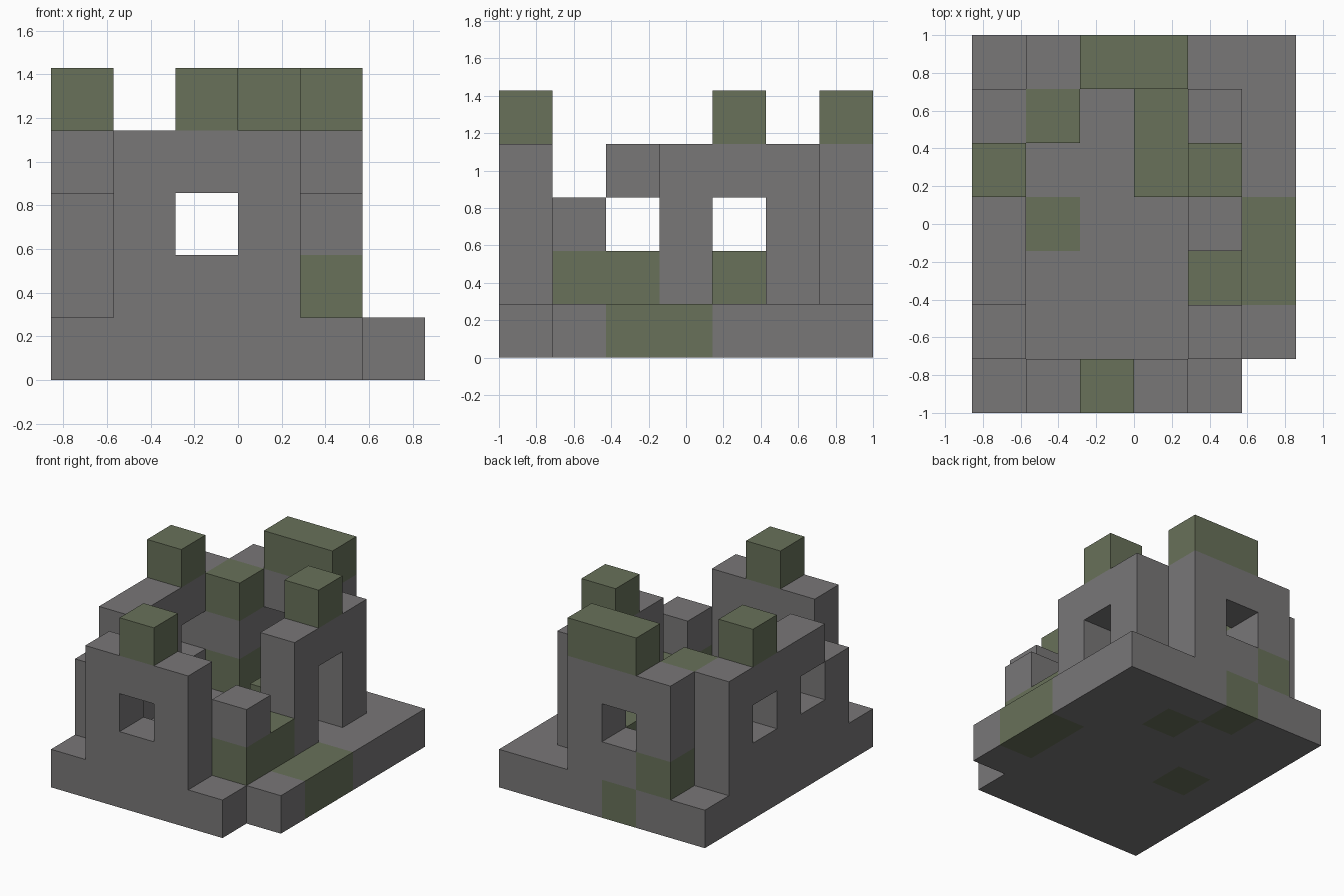
import bpy
import bmesh
from mathutils import Vector

cube = bpy.data.objects.get("Cube")
if cube:
    bpy.data.objects.remove(cube, do_unlink=True)

# Block grid: columns along x, rows along y, layers along z
UNIT = 2 / 7
ORIGIN = Vector((-3 * UNIT, -1, 0))


def make_material(name, rgb):
    mat = bpy.data.materials.new(name)
    mat.use_nodes = True
    color = (*rgb, 1)
    mat.diffuse_color = color
    bsdf = mat.node_tree.nodes["Principled BSDF"]
    bsdf.inputs["Base Color"].default_value = color
    bsdf.inputs["Roughness"].default_value = 1
    return mat


MATERIALS = [make_material("grey_stone", (0.19, 0.184, 0.187)),
             make_material("mossy_stone", (0.139, 0.166, 0.101))]


def box(cols, rows, layers):
    """Blocks in inclusive (first, last) ranges."""
    return {(x, y, z)
            for x in range(cols[0], cols[1] + 1)
            for y in range(rows[0], rows[1] + 1)
            for z in range(layers[0], layers[1] + 1)}


# Ruin parts, with window and door openings taken out
parts = {
    "floor_slab": box((0, 5), (0, 6), (0, 0)) - {(5, 0, 0)},
    "front_wall": box((1, 3), (0, 0), (1, 3)) - {(2, 0, 2)},
    "back_wall": box((1, 3), (6, 6), (1, 3)) - {(2, 6, 2)},
    "right_wall": (box((0, 0), (1, 5), (1, 3))
                   - {(0, 1, 3), (0, 2, 2), (0, 4, 2)}),
    "left_doorway_wall": box((4, 4), (3, 5), (1, 3)) - box((4, 4), (4, 4), (1, 2)),
    "left_broken_wall": box((4, 4), (1, 1), (1, 2)) | {(4, 2, 1)},
    "corner_pillar": box((1, 1), (5, 5), (1, 3)),
    "inner_ledge": box((3, 3), (4, 5), (1, 1)),
    "front_battlement": {(2, 0, 4)},
    "back_battlement": box((2, 3), (6, 6), (4, 4)),
    "right_battlement": {(0, 4, 4)},
    "left_battlement": {(4, 4, 4)},
}
solid = set().union(*parts.values())

# Mossy blocks: battlements, ledge and scattered stones
mossy = {b for b in solid if b[2] == 4} | parts["inner_ledge"] | {
    (5, 2, 0), (5, 3, 0), (1, 3, 0), (3, 5, 0), (2, 6, 0),
    (1, 6, 1), (4, 1, 1), (4, 2, 1), (1, 5, 1), (1, 5, 3)}


def build_part(name, blocks):
    """Mesh the exposed block sides of one part."""
    bm = bmesh.new()
    for block in sorted(blocks):
        for axis in range(3):
            for side in (0, 1):
                neighbour = list(block)
                neighbour[axis] += 2 * side - 1
                if tuple(neighbour) in solid:
                    continue
                u, v = (axis + 1) % 3, (axis + 2) % 3
                verts = []
                for du, dv in ((0, 0), (1, 0), (1, 1), (0, 1)):
                    corner = Vector(block)
                    corner[axis] += side
                    corner[u] += du
                    corner[v] += dv
                    verts.append(bm.verts.new(ORIGIN + corner * UNIT))
                face = bm.faces.new(verts if side else verts[::-1])
                face.material_index = int(block in mossy)
    bmesh.ops.remove_doubles(bm, verts=bm.verts[:], dist=0.001)
    mesh = bpy.data.meshes.new(name)
    bm.to_mesh(mesh)
    bm.free()
    for mat in MATERIALS:
        mesh.materials.append(mat)
    bpy.context.scene.collection.objects.link(bpy.data.objects.new(name, mesh))


for part_name, part_blocks in parts.items():
    build_part(part_name, part_blocks)
